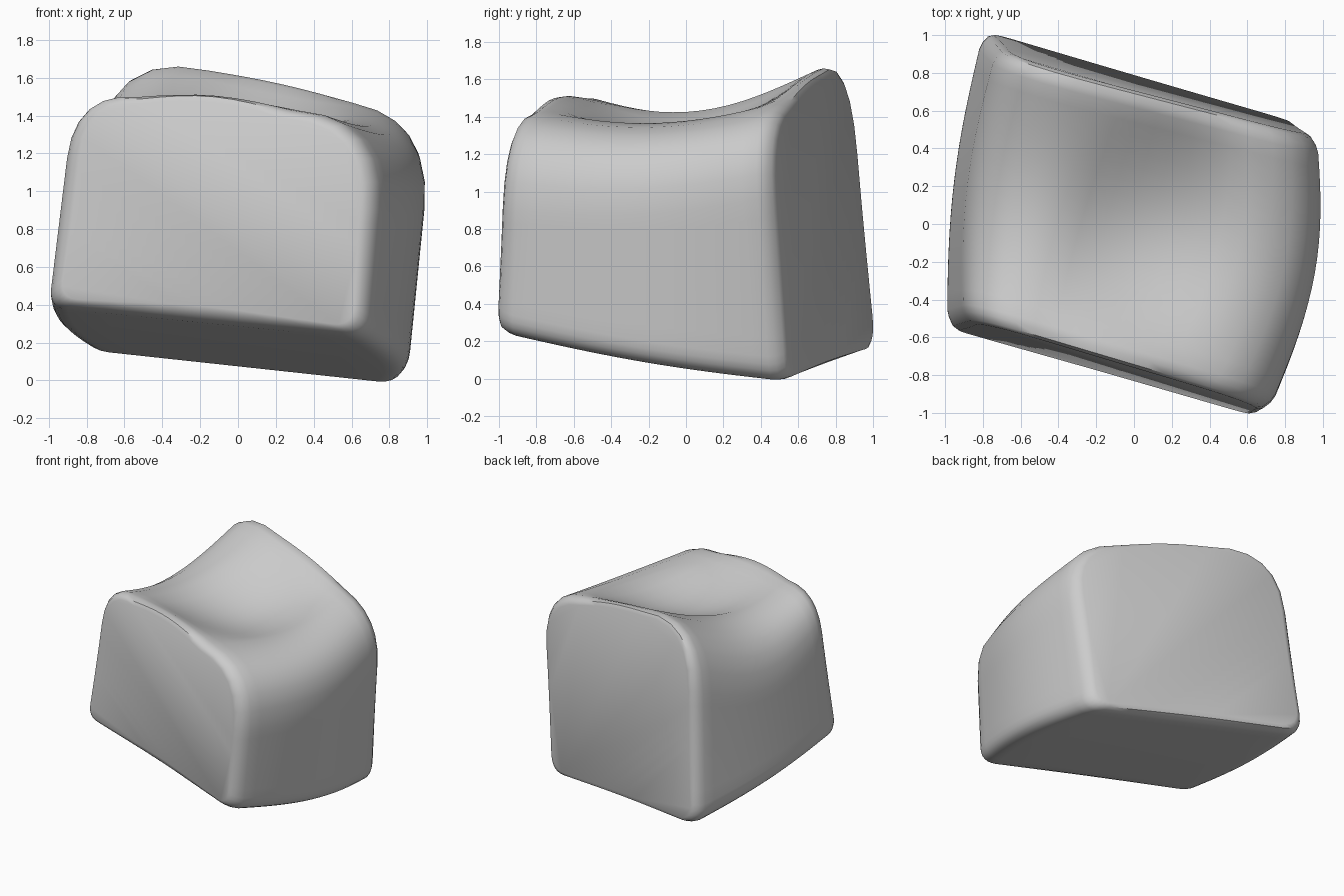
import bpy, bmesh, math
from mathutils import Vector

cube = bpy.data.objects.get("Cube")
if cube:
    bpy.data.objects.remove(cube, do_unlink=True)

# Corners of the front and back ends: bottom left, bottom right, top right, top left
FRONT = [Vector(p) for p in ((-1.0, -0.55, 0.40), (0.66, -1.025, 0.24),
                             (0.75, -0.98, 1.40), (-0.86, -0.50, 1.55))]
BACK = [Vector(p) for p in ((-0.81, 1.03, 0.15), (0.86, 0.54, -0.03),
                            (1.01, 0.44, 1.39), (-0.68, 0.88, 1.80))]
SWELL = [Vector(p) for p in ((-0.06, 0, 0), (0.12, 0, -0.03),
                             (0.12, 0, -0.06), (-0.06, 0, -0.21))]  # mid-depth offset
R_FRONT = (0.10, 0.12, 0.50, 0.34)     # corner rounding at each end
R_BACK = (0.16, 0.14, 0.42, 0.58)
ARC, SPAN = 6, 8


def section(s, inset):
    """Rounded four-sided ring at depth s, pulled in towards its centre by inset."""
    wave = math.sin(math.pi * s)
    corners = [f.lerp(b, s) + swell * wave for f, b, swell in zip(FRONT, BACK, SWELL)]
    centre = sum(corners, Vector()) / 4
    arcs = []
    for i, p in enumerate(corners):
        r = R_FRONT[i] * (1 - s) + R_BACK[i] * s
        a = p + (corners[i - 1] - p).normalized() * r
        b = p + (corners[(i + 1) % 4] - p).normalized() * r
        arcs.append([a.lerp(p, t).lerp(p.lerp(b, t), t)
                     for t in (k / ARC for k in range(ARC + 1))])
    ring = []
    for i, arc in enumerate(arcs):
        ring += arc
        end = arcs[(i + 1) % 4][0]
        for k in range(1, SPAN):
            t = k / SPAN
            q = arc[-1].lerp(end, t)
            if i == 2:                 # arched rims with a hollow between them
                q.z += math.sin(math.pi * t) * (0.06 - 0.03 * s - 0.14 * wave)
            ring.append(q)
    return [q + (centre - q).normalized() * inset for q in ring]


# Body: rings lofted from front to back with softened rims
bm = bmesh.new()
rim = [(0, 0.07), (0.01, 0.035), (0.035, 0.01)]
depths = rim + [(0.06 + 0.88 * k / 16, 0) for k in range(17)]
depths += [(1 - s, inset) for s, inset in reversed(rim)]
rings = [[bm.verts.new(q) for q in section(s, inset)] for s, inset in depths]
for r0, r1 in zip(rings, rings[1:]):
    for k in range(len(r0)):
        j = (k + 1) % len(r0)
        bm.faces.new((r0[k], r0[j], r1[j], r1[k]))
bm.faces.new(rings[0])
bm.faces.new(rings[-1])
bmesh.ops.recalc_face_normals(bm, faces=bm.faces[:])

mesh = bpy.data.meshes.new("block_body")
bm.to_mesh(mesh)
bm.free()
body = bpy.data.objects.new("block_body", mesh)
bpy.context.collection.objects.link(body)

# Plain grey material
grey = bpy.data.materials.new("light_grey")
grey.use_nodes = True
colour = (0.6, 0.6, 0.6, 1)
grey.diffuse_color = colour
grey.node_tree.nodes["Principled BSDF"].inputs["Base Color"].default_value = colour
mesh.materials.append(grey)

bpy.ops.object.select_all(action='DESELECT')
body.select_set(True)
bpy.context.view_layer.objects.active = body
bpy.ops.object.shade_smooth_by_angle(angle=math.radians(40))
